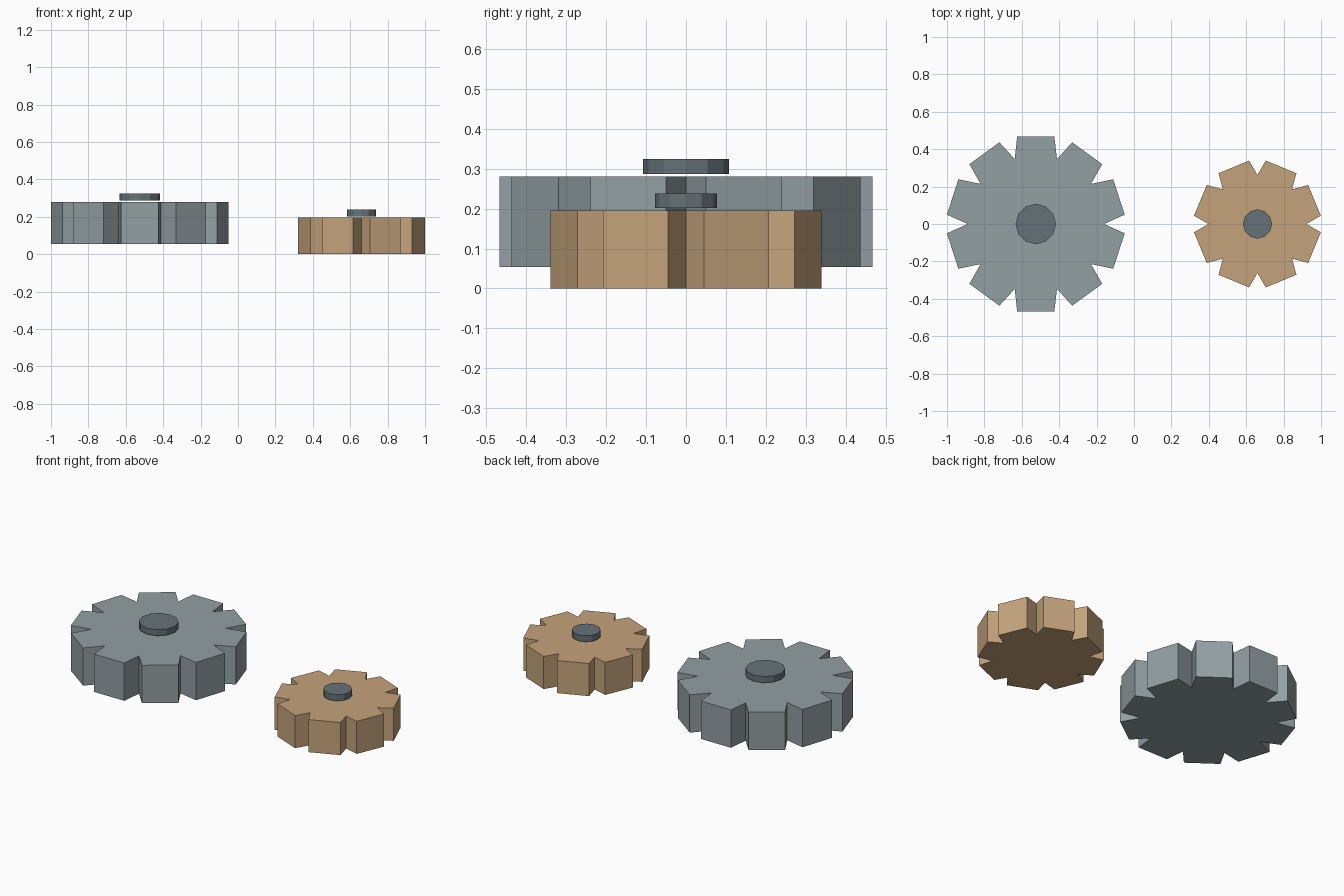
import bpy, bmesh
from math import pi, sin, cos

if "Cube" in bpy.data.objects:
    bpy.data.objects.remove(bpy.data.objects["Cube"])


def material(name, rgb):
    m = bpy.data.materials.new(name)
    m.diffuse_color = (*rgb, 1)
    m.use_nodes = True
    m.node_tree.nodes["Principled BSDF"].inputs["Base Color"].default_value = m.diffuse_color
    return m


def prism(name, outline, cx, z0, z1, mat):
    """Extrude a closed outline straight up from z0 to z1."""
    bm = bmesh.new()
    face = bm.faces.new([bm.verts.new((x + cx, y, z0)) for x, y in outline])
    top = bmesh.ops.extrude_face_region(bm, geom=[face])["geom"]
    bmesh.ops.translate(bm, vec=(0, 0, z1 - z0),
                        verts=[v for v in top if isinstance(v, bmesh.types.BMVert)])
    bmesh.ops.recalc_face_normals(bm, faces=bm.faces)
    me = bpy.data.meshes.new(name)
    bm.to_mesh(me)
    bm.free()
    me.materials.append(mat)
    ob = bpy.data.objects.new(name, me)
    bpy.context.collection.objects.link(ob)
    return ob


def polar(r, a):
    return r * cos(a), r * sin(a)


def gear_outline(teeth, r_out, r_in):
    """V notches between flat teeth that fill two thirds of the pitch."""
    pitch = 2 * pi / teeth
    pts = []
    for i in range(teeth):
        a = i * pitch
        pts += [polar(r_in, a), polar(r_out, a + pitch / 6), polar(r_out, a + pitch * 5 / 6)]
    return pts


def disc_outline(r, n=12):
    return [polar(r, 2 * pi * i / n) for i in range(n)]


steel = material("steel", (0.29, 0.35, 0.37))
bronze = material("bronze", (0.56, 0.37, 0.20))
dark = material("dark_steel", (0.13, 0.17, 0.19))

# Large gear and its floating hub cap
prism("large_gear", gear_outline(10, 0.478, 0.365), -0.525, 0.054, 0.28, steel)
prism("large_hub_cap", disc_outline(0.108), -0.525, 0.287, 0.324, dark)

# Small gear and its floating hub cap
prism("small_gear", gear_outline(8, 0.342, 0.262), 0.66, 0.0, 0.195, bronze)
prism("small_hub_cap", disc_outline(0.078), 0.66, 0.201, 0.238, dark)
